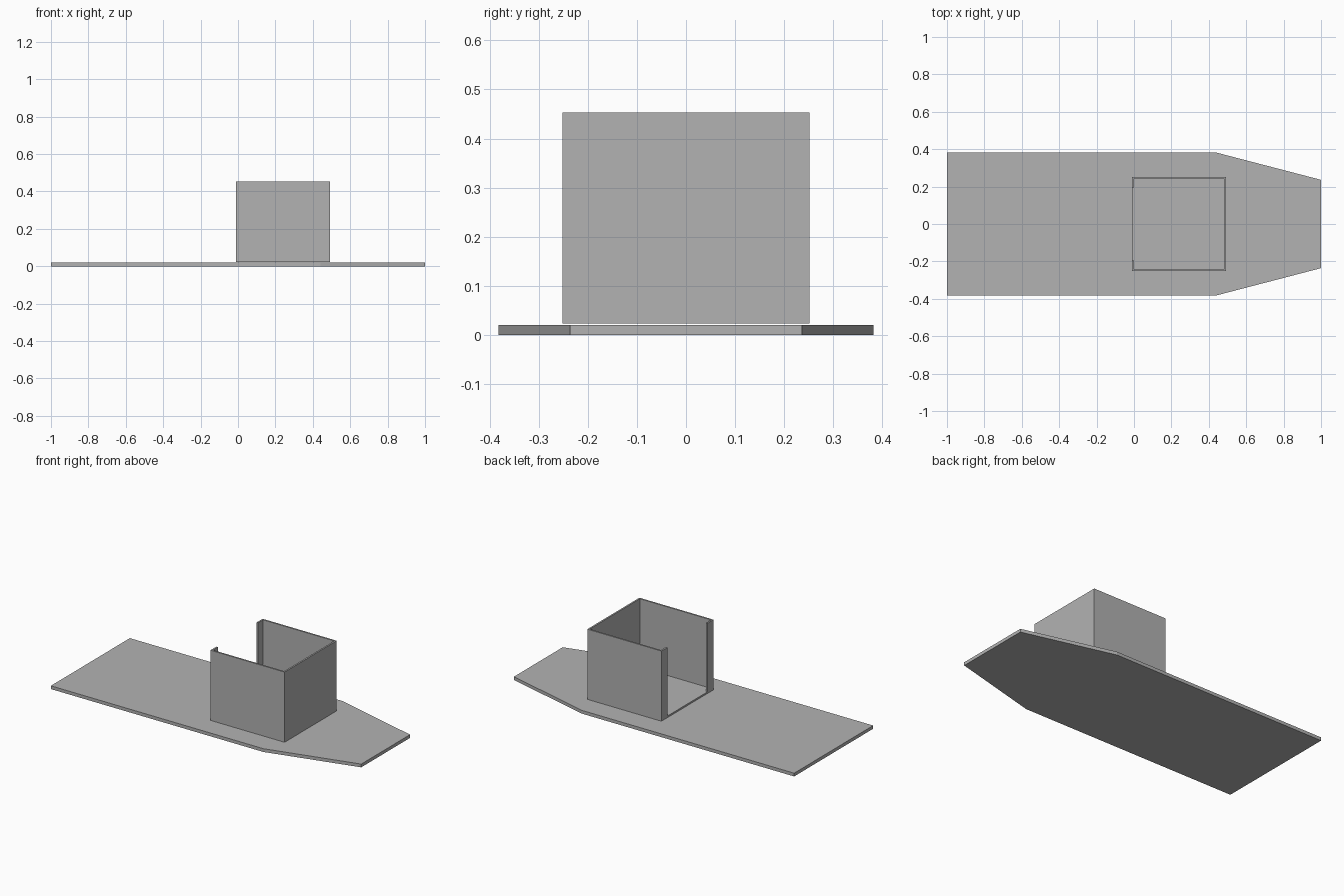
import bpy
import bmesh

default = bpy.data.objects.get("Cube")
if default:
    bpy.data.objects.remove(default, do_unlink=True)

grey = bpy.data.materials.new("plain grey")
grey.use_nodes = True
GREY = (0.448, 0.448, 0.448, 1.0)
grey.diffuse_color = GREY
grey.node_tree.nodes["Principled BSDF"].inputs["Base Color"].default_value = GREY


def extrude_outline(name, outline, bottom, top):
    """Extrude a counter-clockwise outline in x and y into a solid slab."""
    bm = bmesh.new()
    face = bm.faces.new([bm.verts.new((x, y, bottom)) for x, y in outline])
    extruded = bmesh.ops.extrude_face_region(bm, geom=[face], use_keep_orig=True)
    moved = [v for v in extruded["geom"] if isinstance(v, bmesh.types.BMVert)]
    bmesh.ops.translate(bm, verts=moved, vec=(0, 0, top - bottom))
    bmesh.ops.recalc_face_normals(bm, faces=bm.faces)
    mesh = bpy.data.meshes.new(name)
    bm.to_mesh(mesh)
    bm.free()
    mesh.materials.append(grey)
    obj = bpy.data.objects.new(name, mesh)
    bpy.context.collection.objects.link(obj)
    return obj


def mirrored(half):
    """Complete a half outline (y < 0) by mirroring it across y = 0."""
    return half + [(x, -y) for x, y in reversed(half)]


# Flat deck with a tapered bow
extrude_outline("deck", mirrored([(-1, -0.382), (0.44, -0.382), (1, -0.236)]), 0, 0.02)

# Open-topped cabin: three walls plus short returns beside the doorway
back, front, side = -0.01, 0.492, 0.252
wall, door = 0.01, 0.195
base, floor_top, cabin_top = 0.0235, 0.0335, 0.453
outer = [(back, -door), (back, -side), (front, -side)]
inner = [(front - wall, side - wall), (back + wall, side - wall), (back + wall, door)]
walls = mirrored(outer) + [(x, y) for x, y in reversed(inner)]
walls += [(x, -y) for x, y in inner]
extrude_outline("cabin_walls", walls, floor_top, cabin_top)

# Cabin floor, flush with the outside of the walls
extrude_outline("cabin_floor", mirrored([(back, -side), (front, -side)]), base, floor_top)
